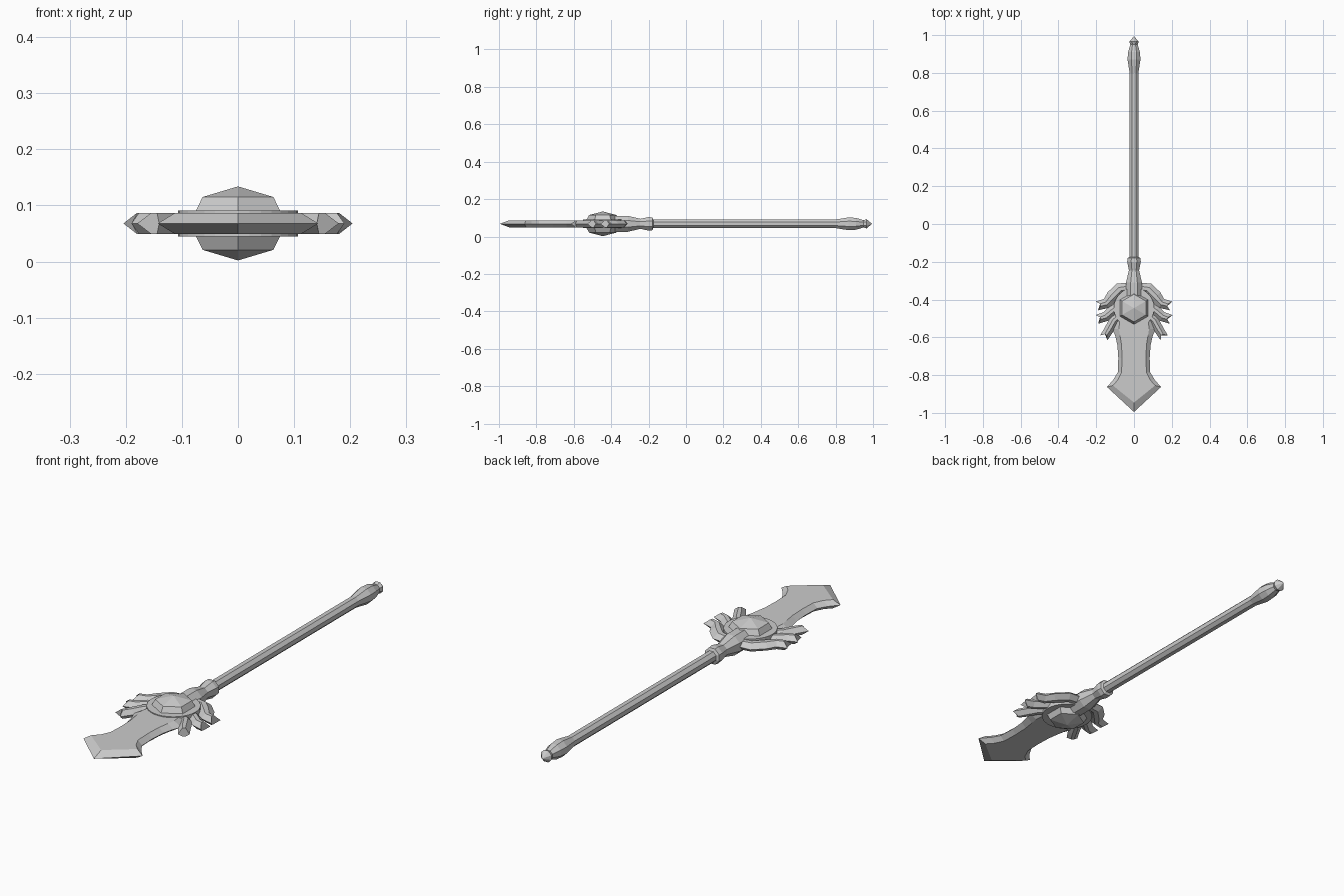
import bpy, bmesh
from math import sin, cos, pi
from mathutils import Vector

if "Cube" in bpy.data.objects:
    bpy.data.objects.remove(bpy.data.objects["Cube"])

MID = 0.068          # height of the symmetry plane
GEM_Y = -0.445       # centre of the gem and disc


def make(name, rings, cap=True):
    """Skin closed rings of equal length; a final cap at both ends."""
    bm = bmesh.new()
    loops = [[bm.verts.new(p) for p in ring] for ring in rings]
    for a, b in zip(loops, loops[1:]):
        n = len(a)
        for i in range(n):
            j = (i + 1) % n
            bm.faces.new((a[i], a[j], b[j], b[i]))
    if cap:
        bm.faces.new(loops[0])
        bm.faces.new(loops[-1])
    bmesh.ops.remove_doubles(bm, verts=bm.verts, dist=1e-5)
    bmesh.ops.dissolve_degenerate(bm, edges=bm.edges, dist=1e-5)
    bmesh.ops.recalc_face_normals(bm, faces=bm.faces)
    me = bpy.data.meshes.new(name)
    bm.to_mesh(me)
    bm.free()
    ob = bpy.data.objects.new(name, me)
    bpy.context.collection.objects.link(ob)
    return ob


def turned(name, profile, sides, axis, phase):
    """Lathe (position, radius) pairs around the y or z axis."""
    rings = []
    for t, r in profile:
        ring = []
        for i in range(sides):
            a = phase + 2 * pi * i / sides
            u, v = r * cos(a), r * sin(a)
            ring.append((u, t, MID + v) if axis == 'Y'
                        else (u, GEM_Y + v, MID + t))
        rings.append(ring)
    return make(name, rings)


def edged_strip(name, stations, thick):
    """Flat strip with sharp rims: (x, y, half width, flat half width, pullback)."""
    pts = [Vector((s[0], s[1], MID)) for s in stations]
    up = Vector((0, 0, thick))
    rings = []
    for i, (x, y, w, f, back) in enumerate(stations):
        d = (pts[min(i + 1, len(pts) - 1)] - pts[max(i - 1, 0)]).normalized()
        side = Vector((-d.y, d.x, 0))
        p, q = pts[i], pts[i] - d * back
        rings.append([p - side * w, q - side * f + up, q + side * f + up,
                      p + side * w, q + side * f - up, q - side * f - up])
    return make(name, rings)


# Octagonal shaft, with collar and pommel
turned("shaft", [(-0.19, 0.025), (0.83, 0.025)], 8, 'Y', pi / 8)
turned("collar", [(-0.42, 0.046), (-0.31, 0.046), (-0.245, 0.029),
                  (-0.20, 0.039), (-0.18, 0.037), (-0.175, 0.025)],
       8, 'Y', pi / 8)
turned("pommel", [(0.80, 0.025), (0.87, 0.037), (0.91, 0.034), (0.95, 0.021),
                  (0.965, 0.027), (0.995, 0.0)], 8, 'Y', pi / 8)

# Round disc and hexagonal gem through it
turned("disc", [(-0.023, 0.107), (0.023, 0.107)], 32, 'Z', 0)
turned("gem", [(-0.066, 0.0), (-0.047, 0.073), (-0.022, 0.087),
               (0.022, 0.087), (0.047, 0.073), (0.066, 0.0)], 6, 'Z', pi / 2)

# Blade with flared point
edged_strip("blade", [
    (0, -0.46, 0.09, 0.07, 0), (0, -0.555, 0.115, 0.08, 0),
    (0, -0.59, 0.10, 0.074, 0), (0, -0.64, 0.088, 0.066, 0),
    (0, -0.71, 0.083, 0.063, 0), (0, -0.785, 0.086, 0.066, 0),
    (0, -0.825, 0.11, 0.085, 0), (0, -0.863, 0.143, 0.112, 0.008),
    (0, -0.995, 0.0, 0.0, 0.05)], 0.019)

# Three feathers, mirrored to both sides
feathers = {
    "upper": [(0.02, -0.335, 0.024, 0.008, 0), (0.075, -0.345, 0.034, 0.01, 0),
              (0.115, -0.385, 0.034, 0.01, 0), (0.145, -0.42, 0.027, 0.008, 0),
              (0.197, -0.434, 0.024, 0.006, 0.02)],
    "middle": [(0.07, -0.43, 0.022, 0.007, 0), (0.115, -0.46, 0.027, 0.008, 0),
               (0.15, -0.49, 0.026, 0.008, 0), (0.197, -0.505, 0.024, 0.006, 0.02)],
    "lower": [(0.06, -0.47, 0.022, 0.007, 0), (0.105, -0.51, 0.026, 0.008, 0),
              (0.13, -0.555, 0.025, 0.008, 0), (0.16, -0.603, 0.023, 0.006, 0.02)],
}
for label, path in feathers.items():
    for sx, tag in ((1, "right"), (-1, "left")):
        edged_strip(f"{label}_feather_{tag}",
                    [(sx * s[0],) + s[1:] for s in path], 0.019)
